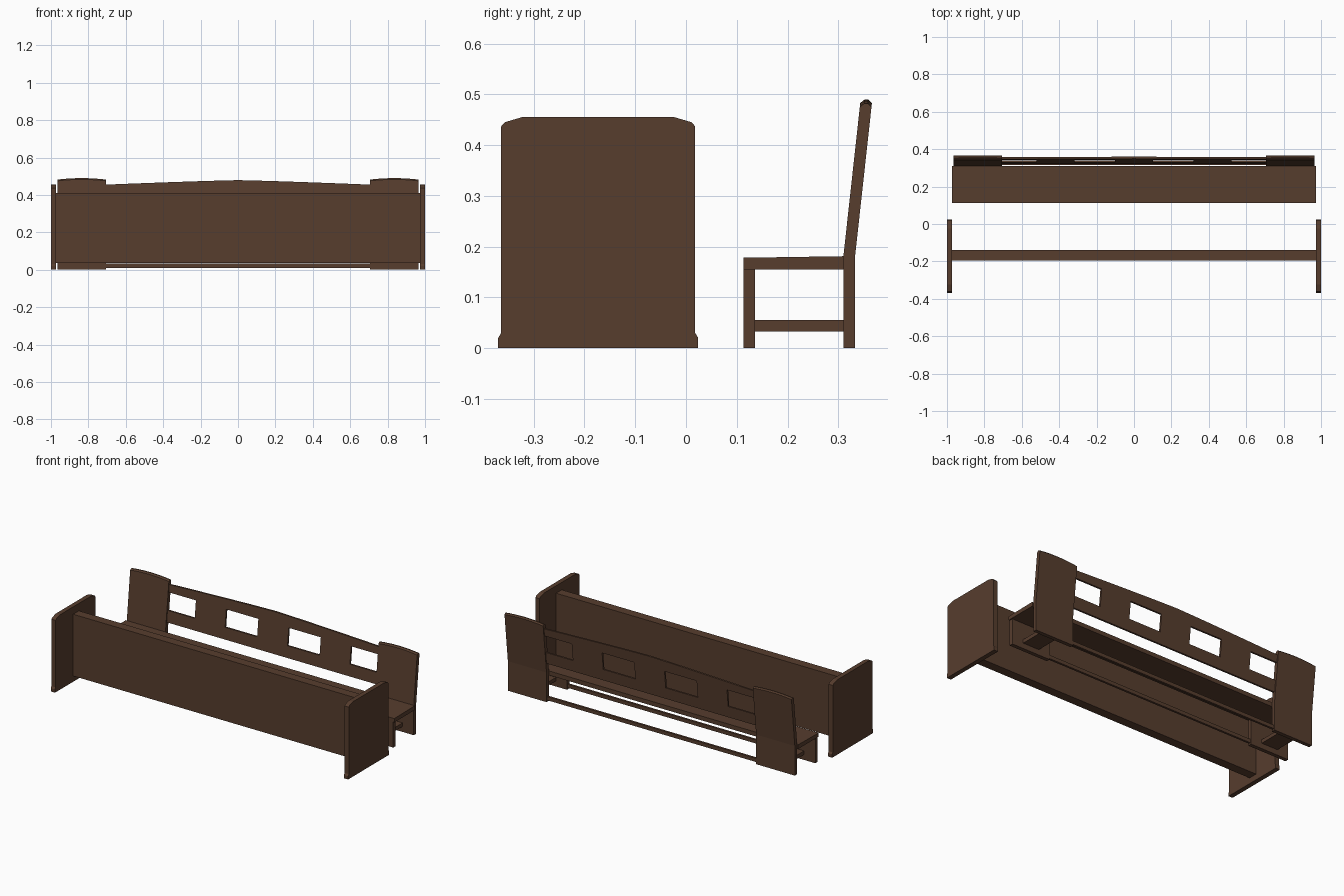
import bpy, bmesh

if "Cube" in bpy.data.objects:
    bpy.data.objects.remove(bpy.data.objects["Cube"])

wood = bpy.data.materials.new("brown_wood")
wood.diffuse_color = (0.095, 0.047, 0.027, 1)
wood.use_nodes = True
wood.node_tree.nodes["Principled BSDF"].inputs["Base Color"].default_value = wood.diffuse_color


def loft(name, layers):
    """Solid from matching closed loops of 3D points, capped at both ends."""
    bm = bmesh.new()
    rings = [[bm.verts.new(p) for p in loop] for loop in layers]
    n = len(rings[0])
    for a, b in zip(rings, rings[1:]):
        for i in range(n):
            j = (i + 1) % n
            bm.faces.new((a[i], a[j], b[j], b[i]))
    bm.faces.new(rings[0])
    bm.faces.new(rings[-1])
    bmesh.ops.recalc_face_normals(bm, faces=bm.faces)
    me = bpy.data.meshes.new(name)
    bm.to_mesh(me)
    bm.free()
    me.materials.append(wood)
    ob = bpy.data.objects.new(name, me)
    bpy.context.collection.objects.link(ob)
    return ob


def along_x(name, x0, x1, profile):
    return loft(name, [[(x, y, z) for y, z in profile] for x in (x0, x1)])


def box(name, x0, x1, y0, y1, z0, z1):
    return along_x(name, x0, x1, [(y0, z0), (y1, z0), (y1, z1), (y0, z1)])


def lean(x, t, z):
    """Point in the tilted backrest; t is depth behind its front face."""
    return (x, 0.31 + t + (z - 0.18) * 0.11, z)


def back_part(name, outline, t0=0.006, t1=0.017):
    return loft(name, [[lean(x, t, z) for x, z in outline] for t in (t0, t1)])


# Front desk: end panels with rounded tops and flared bases, front board between
half = [(0.197, 0), (0.197, 0.02), (0.191, 0.03), (0.191, 0.437),
        (0.184, 0.445), (0.150, 0.455)]
cy = -0.173
panel = [(cy + w, z) for w, z in half] + [(cy - w, z) for w, z in reversed(half)]
for s, side in ((-1, "left"), (1, "right")):
    along_x("desk_end_" + side, s * 0.972, s * 1.0, panel)
box("desk_front_board", -0.972, 0.972, -0.195, -0.14, 0.035, 0.41)

# Seat, rising slightly to the back
along_x("seat", -0.972, 0.972,
        [(0.113, 0.155), (0.31, 0.155), (0.31, 0.181), (0.113, 0.178)])

# Bench legs, side stretchers and leaning back panels
for s, side in ((-1, "left"), (1, "right")):
    box("front_leg_" + side, s * 0.705, s * 0.965, 0.113, 0.136, 0, 0.156)
    box("back_leg_" + side, s * 0.705, s * 0.965, 0.31, 0.333, 0, 0.18)
    box("side_stretcher_" + side, s * 0.78, s * 0.89, 0.135, 0.311, 0.033, 0.055)
    layers = []
    for t, drop in ((0, 0.007), (0.008, 0), (0.015, 0), (0.023, 0.007)):
        arch = [(0.835 + 0.13 * u, 0.490 - 0.008 * u * u - drop)
                for u in (1, 0.75, 0.4, 0, -0.4, -0.75, -1)]
        outline = [(0.705, 0.18), (0.965, 0.18)] + arch
        layers.append([lean(s * x, t, z) for x, z in outline])
    loft("back_panel_" + side, layers)

# Long stretchers near the floor
for name, y in (("front_stretcher", 0.118), ("back_stretcher", 0.315)):
    box(name, -0.705, 0.705, y, y + 0.013, 0.01, 0.032)

# Backrest: arched top rail, lower rail and three stiles
top = [(x, 0.479 - 0.024 * (abs(x) / 0.705) ** 1.2)
       for x in (0.705, 0.53, 0.35, 0.17, 0, -0.17, -0.35, -0.53, -0.705)]
back_part("back_top_rail", [(-0.705, 0.41), (0.705, 0.41)] + top)
back_part("back_lower_rail", [(-0.705, 0.235), (0.705, 0.235), (0.705, 0.305), (-0.705, 0.305)])
for i, x in enumerate((-0.42, 0, 0.42)):
    back_part("back_stile_%d" % (i + 1), [(x - 0.102, 0.305), (x + 0.102, 0.305),
                                          (x + 0.102, 0.41), (x - 0.102, 0.41)])
